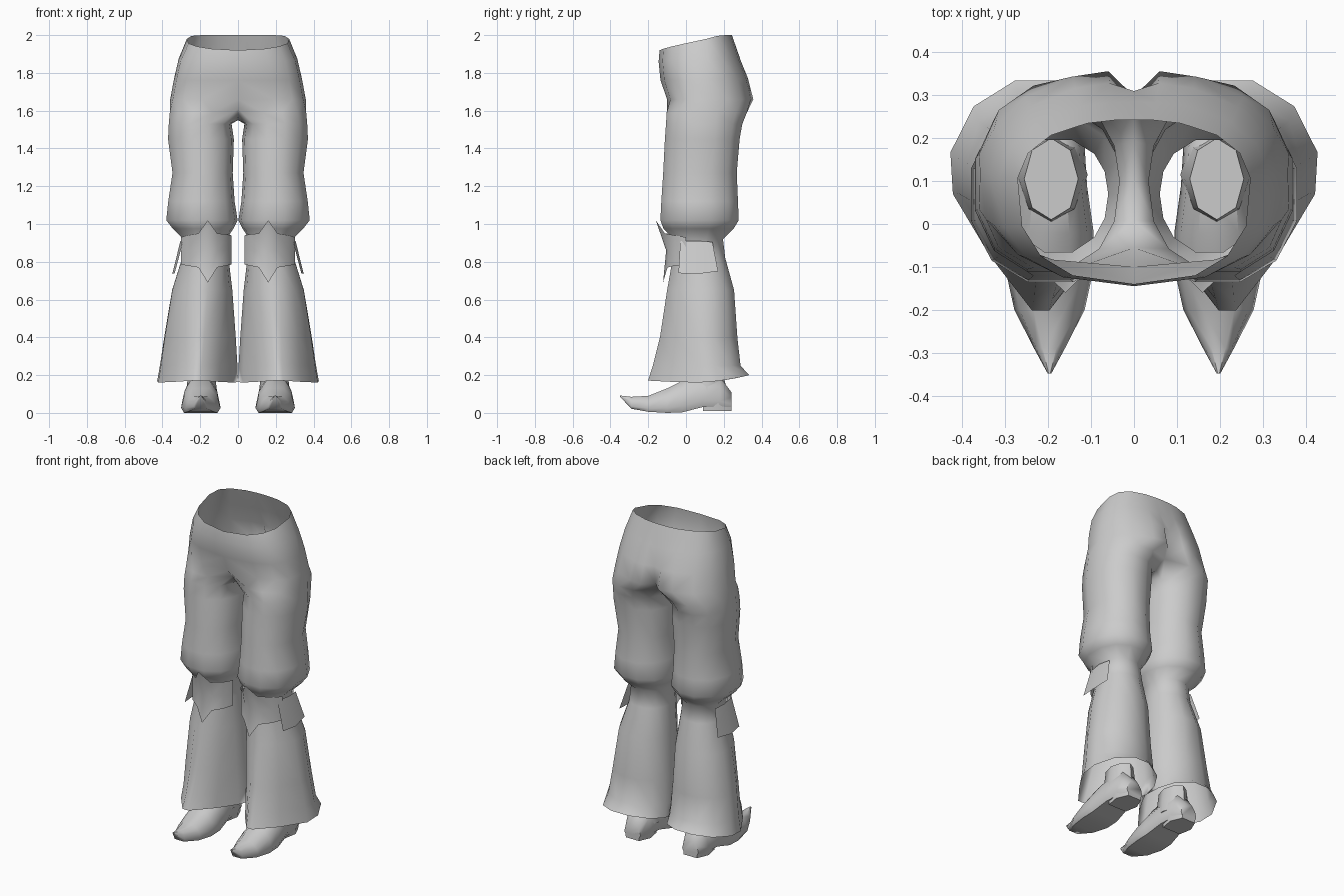
import bpy, bmesh, math

if "Cube" in bpy.data.objects:
    bpy.data.objects.remove(bpy.data.objects["Cube"])

grey = bpy.data.materials.new("light_grey")
grey.diffuse_color = (0.6, 0.6, 0.6, 1)
grey.use_nodes = True
grey.node_tree.nodes["Principled BSDF"].inputs["Base Color"].default_value = grey.diffuse_color


def build(name, verts, faces, angle=60):
    """Make one side of a part, mirrored across x = 0."""
    mesh = bpy.data.meshes.new(name)
    mesh.from_pydata(verts, [], faces)
    bm = bmesh.new()
    bm.from_mesh(mesh)
    bmesh.ops.recalc_face_normals(bm, faces=bm.faces)
    bm.to_mesh(mesh)
    bm.free()
    mesh.materials.append(grey)
    obj = bpy.data.objects.new(name, mesh)
    bpy.context.collection.objects.link(obj)
    mirror = obj.modifiers.new("mirror", 'MIRROR')
    mirror.use_mirror_merge = True
    mirror.merge_threshold = 0.0005
    bpy.ops.object.select_all(action='DESELECT')
    obj.select_set(True)
    bpy.context.view_layer.objects.active = obj
    bpy.ops.object.shade_smooth_by_angle(angle=math.radians(angle))
    return obj


def strip(a, b, n, closed):
    """Quads joining two rows of n points that start at indices a and b."""
    return [(a + i, a + (i + 1) % n, b + (i + 1) % n, b + i)
            for i in range(n if closed else n - 1)]


def spow(v, p):
    return math.copysign(abs(v) ** p, v)


def loft(rings, caps=True):
    n = len(rings[0])
    verts = [p for r in rings for p in r]
    faces = []
    for k in range(len(rings) - 1):
        faces += strip(k * n, (k + 1) * n, n, True)
    if caps:
        faces += [tuple(range(n)), tuple(range(len(verts) - n, len(verts)))]
    return verts, faces


# Trousers: half-rings for the hips, then full rings down the leg
verts, faces = [], []
# z front, z back, half width, y front, y back, rear cleft depth
hips = [(1.92, 2.0, .272, -.14, .243, 0),
        (1.86, 1.88, .315, -.145, .285, 0),
        (1.76, 1.77, .34, -.135, .33, .02),
        (1.66, 1.66, .36, -.1, .358, .06)]
hip_angles = [-90, -62, -40, -18, 5, 27, 48, 70, 83, 90]
N = len(hip_angles)
for zf, zb, w, yf, yb, cleft in hips:
    for i, deg in enumerate(hip_angles):
        a = math.radians(deg)
        s = spow(math.sin(a), .75 if deg < 0 else .9)
        ym = .09
        y = ym + s * (yb - ym if s > 0 else ym - yf)
        x = w * math.cos(a) ** .85 if 0 < i < N - 1 else 0
        if i == N - 1:
            y -= cleft
        rise = min(1, (s + 1) / 1.6) ** .8
        verts.append((x, y, zf + (zb - zf) * rise))
for k in range(3):
    faces += strip(k * N, k * N + N, N, False)

# z, x inner, x outer, y front, y back, y of widest point, front sharpness
leg = [(1.59, 0, .367, -.108, .33, .1, .85),
       (1.53, .034, .372, -.112, .305, .1, .85),
       (1.45, .022, .376, -.118, .29, .1, .85),
       (1.27, .028, .352, -.127, .275, .08, .9),
       (1.12, .018, .375, -.137, .282, .07, .9),
       (1.02, .002, .386, -.142, .286, .07, .9),
       (.975, .025, .35, -.125, .258, .07, .9),
       (.92, .06, .292, -.07, .2, .07, .95),
       (.82, .05, .3, -.075, .212, .08, 1),
       (.65, .03, .354, -.108, .26, .09, 1.2),
       (.4, .012, .397, -.15, .278, .09, 1.5),
       (.25, .003, .42, -.192, .295, .1, 1.7),
       (.175, .0, .435, -.22, .342, .1, 1.75)]
angles = [-135 + 30 * i for i in range(N)] + [157.5, 180, 202.5]
M = len(angles)
crotch_z = {0: 1.61, N - 1: 1.61, N: 1.57, N + 1: 1.55, N + 2: 1.565}
start = len(verts)
for k, (z, xi, xo, yf, yb, ym, sharp) in enumerate(leg):
    for i, deg in enumerate(angles):
        c, s = math.cos(math.radians(deg)), math.sin(math.radians(deg))
        front = s < -.01
        x = (xi + xo) / 2 + (xo - xi) / 2 * spow(c, max(.95, sharp) if front
                                                 else .95)
        if front:
            y = ym + (ym - yf) * spow(s, sharp)
        else:
            y = ym + (yb - ym) * spow(s, .95)
        h = z
        if k == 0 and i in crotch_z:      # crotch seam on the centre line
            x, h = 0, crotch_z[i]
        if k == len(leg) - 1:             # gently waved hem
            h = z + .015 * s - .012 * math.cos(2 * math.radians(deg))
        verts.append((x, y, h))
faces += strip(3 * N, start, N, False)
for k in range(len(leg) - 1):
    faces += strip(start + M * k, start + M * k + M, M, True)
build("flared_trousers", verts, faces, 80)

# Knee cuffs with a spike up and down: x, y, z top, z bottom, flare
columns = [(.035, .0, .94, .785, 0), (.06, -.055, .945, .78, .005),
           (.11, -.092, .95, .77, .02), (.16, -.105, 1.02, .69, .055),
           (.21, -.092, .95, .77, .02), (.27, -.055, .94, .78, .005),
           (.303, .0, .93, .785, 0)]
verts = [(x, y - f, zt) for x, y, zt, zb, f in columns]
verts += [(x, y, .86) for x, y, zt, zb, f in columns]
verts += [(x, y - f * .3, zb) for x, y, zt, zb, f in columns]
build("knee_cuff", verts, strip(0, 7, 7, False) + strip(7, 14, 7, False))

# Flared plates on the outside of the knees
build("knee_side_plate",
      [(.29, -.03, .91), (.305, .06, .91), (.295, .14, .905),
       (.335, -.04, .74), (.348, .06, .735), (.335, .17, .75)],
      strip(0, 3, 3, False))

# Pointed shoes: y, half width, z bottom, z top
shoe = [(-.349, .004, .086, .092), (-.29, .036, .022, .085),
        (-.2, .082, .006, .09), (-.1, .104, 0, .13),
        (-.02, .103, .003, .17), (.085, .088, .03, .2),
        (.18, .082, .03, .19), (.24, .055, .03, .11)]
rings = []
for y, w, zb, zt in shoe:
    half = [(.85, 0), (1, .2), (.85, .65), (.45, 1)]
    outline = half + [(-u, v) for u, v in reversed(half)]
    rings.append([(.197 + u * w, y, zb + v * (zt - zb)) for u, v in outline])
build("pointed_shoe", *loft(rings), 50)

# Shoe heels
rings = [[(.197 + sx * w, y, z) for sx, y in
          ((-.8, .09), (.8, .09), (1, .17), (.6, .24), (-.6, .24), (-1, .17))]
         for z, w in ((.01, .075), (.06, .08))]
build("shoe_heel", *loft(rings), 40)

# Ankle shafts, rising inside the hems
rings = []
for z, cy, rx, ry in ((.09, .115, .085, .11), (.17, .105, .075, .1),
                      (.25, .105, .063, .095)):
    rings.append([(.193 + rx * math.cos(math.tau * i / 8),
                   cy + ry * math.sin(math.tau * i / 8), z) for i in range(8)])
build("ankle_shaft", *loft(rings), 50)
